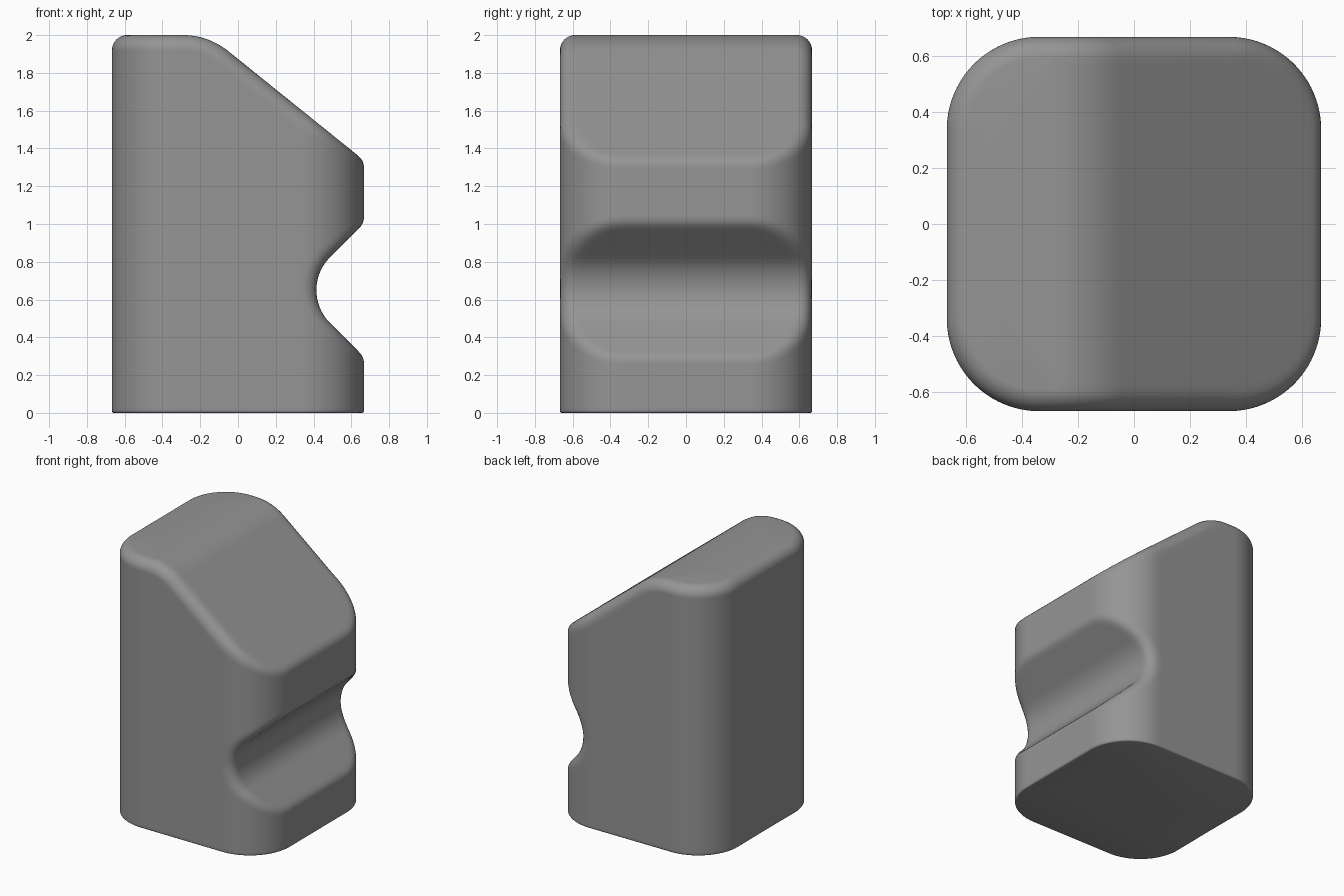
import bpy, bmesh
from math import sin, cos, pi, sqrt, hypot

if "Cube" in bpy.data.objects:
    bpy.data.objects.remove(bpy.data.objects["Cube"])

HALF, CORNER, HEIGHT = 0.667, 0.33, 2.0   # plan half width, plan corner radius, height
EDGE, FOOT = 0.08, 0.012                  # rim rounding, tiny bottom rounding
CX = -0.42                                # axis that stays inside at every height


def wall(x, y):
    """Rounded-square plan: distance and x part of its normal."""
    s = 1 if x > 0 else -1
    qx, qy = abs(x) - HALF + CORNER, abs(y) - HALF + CORNER
    if qx > 0 and qy > 0:
        l = hypot(qx, qy)
        return l - CORNER, s * qx / l
    return (qx - CORNER, s) if qx > qy else (qy - CORNER, 0.0)


def roof(x, z, r=0.38, nx=0.627, nz=0.779):
    """Flat top rolling into the sloped face."""
    dx, dz = x + 0.291, z - HEIGHT + r
    if dx <= 0:
        return z - HEIGHT, 0.0
    if dx * nz < dz * nx:
        l = hypot(dx, dz)
        return l - r, dx / l
    return nx * dx + nz * dz - r, nx


def notch(x, z, r=0.246, cx=0.661, cz=0.65):
    """V-shaped groove with a round bottom."""
    dx, dz = cx - x, abs(z - cz)
    if dz < dx:
        l = hypot(dx, dz)
        return r - l, dx / l
    return r - (dx + dz) / sqrt(2), 1 / sqrt(2)


def solid(x, y, z):
    """Plan and side profile joined with a constant-radius rounded rim."""
    a, ax = wall(x, y)
    b, bx = max(roof(x, z), notch(x, z))
    u, v, k = a + EDGE, b + EDGE, ax * bx
    if u > 0 and v > 0 and u > k * v and v > k * u and k * k < 0.9999:
        return sqrt((u * u + v * v - 2 * k * u * v) / (1 - k * k)) - EDGE
    return max(a, b)


def reach(c, s, z):
    """Radius at which a level ray from the axis leaves the body."""
    lo, hi = 0.0, 1.5
    for _ in range(22):
        mid = (lo + hi) / 2
        if solid(CX + mid * c, mid * s, z) > 0:
            hi = mid
        else:
            lo = mid
    return lo


# Layer heights: fine at the foot rounding and at the top rim
levels = [0, 0.002, 0.006, FOOT]
levels += [FOOT + (1.9 - FOOT) * i / 126 for i in range(1, 127)]
levels += [HEIGHT - 0.1 * (1 - i / 24) ** 2 for i in range(1, 24)]
STEPS = 160

# Half body skinned through the layers, then mirrored
bm = bmesh.new()
rows = []
for z in levels:
    d = max(FOOT - z, 0)
    inset = FOOT - sqrt(FOOT * FOOT - d * d)
    row = []
    for j in range(STEPS + 1):
        c, s = cos(pi * j / STEPS), sin(pi * j / STEPS)
        if j in (0, STEPS):
            s = 0.0
        r = reach(c, s, z) - inset
        row.append(bm.verts.new((CX + r * c, r * s, z)))
    rows.append(row)
for lower, upper in zip(rows, rows[1:]):
    for j in range(STEPS):
        bm.faces.new((lower[j], lower[j + 1], upper[j + 1], upper[j]))
for v in rows[-1]:
    v.co.z = HEIGHT
bm.faces.new(rows[-1])
bm.faces.new(rows[0][::-1])

mesh = bpy.data.meshes.new("notched_block")
bm.to_mesh(mesh)
bm.free()
block = bpy.data.objects.new("notched_block", mesh)
bpy.context.collection.objects.link(block)
mirror = block.modifiers.new("mirror", 'MIRROR')
mirror.use_axis = (False, True, False)
mirror.merge_threshold = 0.00001

# Dark grey finish
grey = bpy.data.materials.new("dark_grey")
grey.diffuse_color = (0.3, 0.3, 0.3, 1)
grey.use_nodes = True
grey.node_tree.nodes["Principled BSDF"].inputs["Base Color"].default_value = grey.diffuse_color
mesh.materials.append(grey)

bpy.context.view_layer.objects.active = block
block.select_set(True)
bpy.ops.object.modifier_apply(modifier=mirror.name)
bpy.ops.object.shade_smooth_by_angle(angle=pi / 5)
